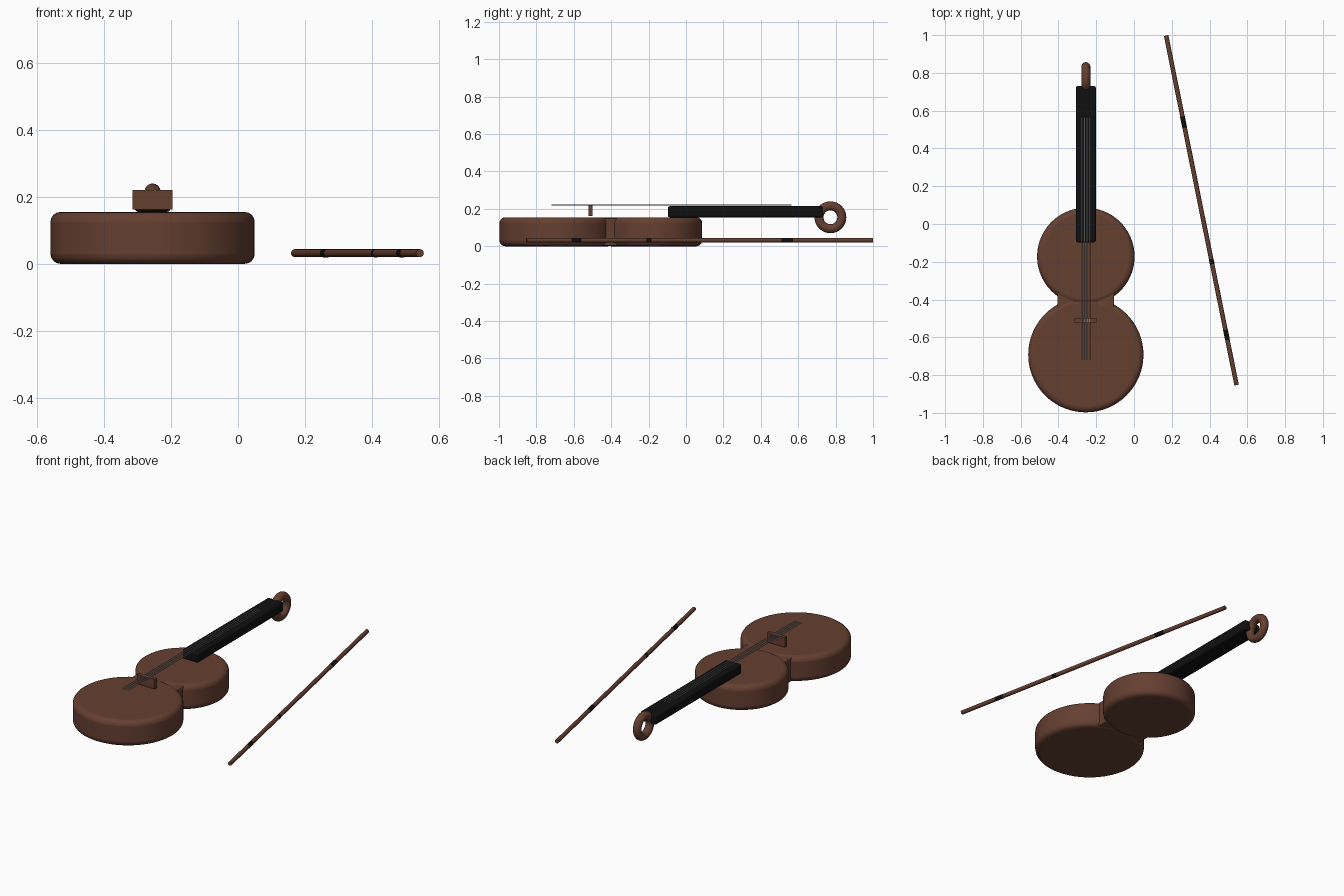
import bpy
import math
from mathutils import Vector

if "Cube" in bpy.data.objects:
    bpy.data.objects.remove(bpy.data.objects["Cube"], do_unlink=True)


def material(name, rgb):
    m = bpy.data.materials.new(name)
    m.use_nodes = True
    m.diffuse_color = (*rgb, 1)
    m.node_tree.nodes["Principled BSDF"].inputs["Base Color"].default_value = (*rgb, 1)
    return m


WOOD = material("brown wood", (0.13, 0.05, 0.03))
EBONY = material("black ebony", (0.005, 0.005, 0.005))
STEEL = material("string grey", (0.35, 0.35, 0.35))
MID = -0.255  # centre line of the instrument


def finish(name, mat, bevel=0, segments=4):
    ob = bpy.context.object
    ob.name = name
    ob.data.materials.append(mat)
    bpy.ops.object.transform_apply(location=False, rotation=False, scale=True)
    if bevel:
        mod = ob.modifiers.new("rounded edges", "BEVEL")
        mod.width = bevel
        mod.segments = segments
        mod.limit_method = "ANGLE"
        mod.angle_limit = math.radians(40)
    bpy.ops.object.shade_smooth_by_angle(angle=math.radians(35))
    return ob


def box(name, mat, low, high, bevel=0):
    low, high = Vector(low), Vector(high)
    bpy.ops.mesh.primitive_cube_add(size=1, location=(low + high) / 2)
    bpy.context.object.scale = high - low
    return finish(name, mat, bevel, 3)


def rod(name, mat, start, end, radius, sides=16, bevel=0):
    start, end = Vector(start), Vector(end)
    axis = end - start
    bpy.ops.mesh.primitive_cylinder_add(
        vertices=sides, radius=radius, depth=axis.length,
        location=(start + end) / 2, rotation=axis.to_track_quat("Z", "Y").to_euler())
    return finish(name, mat, bevel)


# Body: two round bouts joined by a waist block
rod("lower_bout", WOOD, (MID, -0.692, 0), (MID, -0.692, 0.155), 0.305, 96, 0.03)
rod("upper_bout", WOOD, (MID, -0.172, 0), (MID, -0.172, 0.155), 0.258, 96, 0.03)
box("waist", WOOD, (MID - 0.15, -0.52, 0.003), (MID + 0.15, -0.31, 0.15), 0.006)

# Neck, scroll and bridge
box("neck", EBONY, (MID - 0.053, -0.097, 0.155), (MID + 0.053, 0.73, 0.214), 0.01)
bpy.ops.mesh.primitive_torus_add(
    major_radius=0.061, minor_radius=0.024, major_segments=48, minor_segments=16,
    location=(MID, 0.772, 0.155), rotation=(0, math.pi / 2, 0))
finish("scroll", WOOD)
box("bridge", WOOD, (MID - 0.06, -0.522, 0.162), (MID + 0.06, -0.5, 0.221))

# Four strings
for i in range(4):
    x = MID + (i - 1.5) * 0.014
    rod(f"string_{i + 1}", STEEL, (x, -0.72, 0.22), (x, 0.565, 0.22), 0.0025, 8)

# Bow: slim stick with dark wrappings
TIP, HEEL = Vector((0.17, 0.998, 0.032)), Vector((0.543, -0.853, 0.032))
rod("bow_stick", WOOD, TIP, HEEL, 0.012, 16)
for i, (a, b) in enumerate([(0.232, 0.264), (0.64, 0.654), (0.842, 0.871)]):
    rod(f"bow_wrapping_{i + 1}", EBONY, TIP.lerp(HEEL, a), TIP.lerp(HEEL, b), 0.0127, 16)
